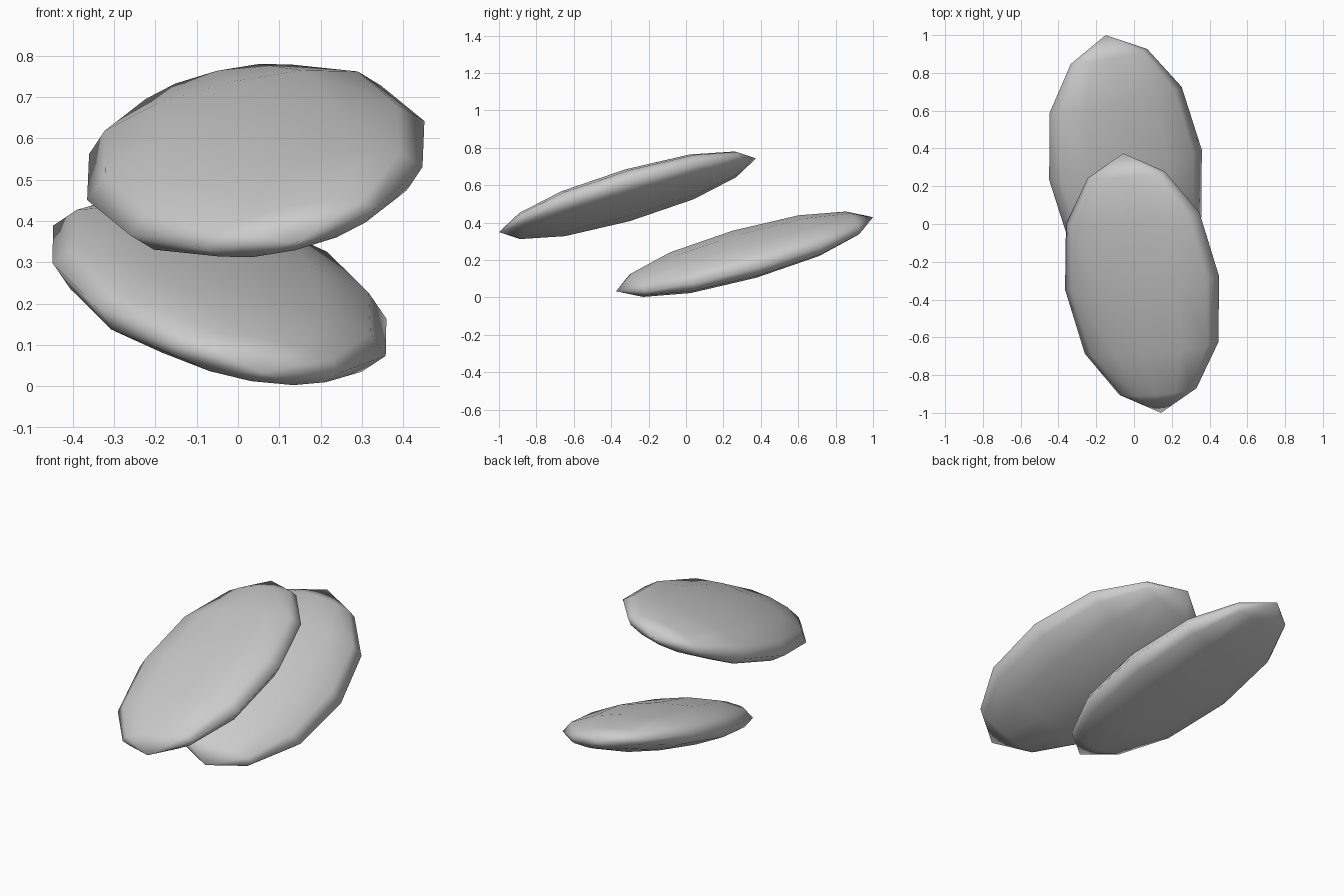
import bpy, bmesh
from mathutils import Matrix, Vector

if "Cube" in bpy.data.objects:
    bpy.data.objects.remove(bpy.data.objects["Cube"])

grey = bpy.data.materials.new("light_grey")
grey.diffuse_color = (0.6, 0.6, 0.6, 1)
grey.use_nodes = True
grey.node_tree.nodes["Principled BSDF"].inputs["Base Color"].default_value = grey.diffuse_color


def flat_pod(name, centre, width, length, half_thick):
    """Flattened ellipsoid: half-axis vectors for width and length, poles at the tips."""
    w, l = Vector(width), Vector(length)
    n = l.cross(w).normalized() * half_thick
    bm = bmesh.new()
    bmesh.ops.create_uvsphere(bm, u_segments=12, v_segments=6, radius=1)
    # slightly drawn-out tips
    for v in bm.verts:
        if 0.8 < abs(v.co.z) < 0.95:
            v.co.z *= 0.965
    basis = Matrix((w, n, l)).transposed().to_4x4()
    bmesh.ops.transform(bm, matrix=Matrix.Translation(centre) @ basis, verts=bm.verts)
    bmesh.ops.recalc_face_normals(bm, faces=bm.faces)
    for f in bm.faces:
        f.smooth = True
    mesh = bpy.data.meshes.new(name)
    bm.to_mesh(mesh)
    bm.free()
    mesh.materials.append(grey)
    obj = bpy.data.objects.new(name, mesh)
    bpy.context.collection.objects.link(obj)


# front pod sits higher, back pod lower and rolled the other way
flat_pod("upper_pod", (0.043, -0.313, 0.546), (0.408, 0.035, 0.0955), (-0.1, 0.687, 0.197), 0.112)
flat_pod("lower_pod", (-0.045, 0.313, 0.231), (0.404, 0.08, -0.0675), (-0.105, 0.687, 0.198), 0.112)
